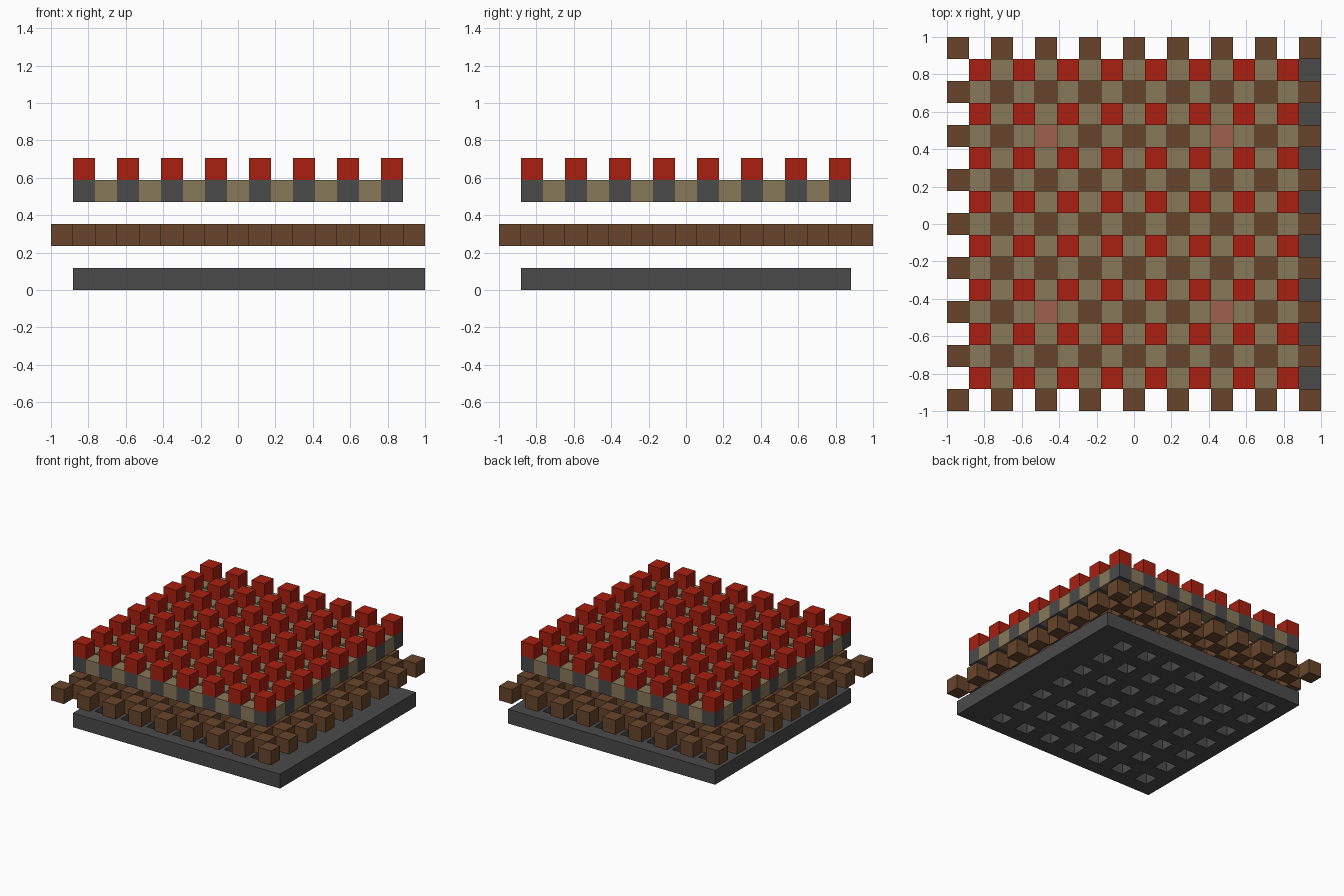
import bpy
import bmesh
from mathutils import Vector

# Remove the default cube
cube = bpy.data.objects.get("Cube")
if cube:
    bpy.data.objects.remove(cube, do_unlink=True)

CELLS = 17
U = 2 / CELLS  # edge length of one block


def material(name, rgb):
    mat = bpy.data.materials.new(name)
    mat.use_nodes = True
    color = (*rgb, 1)
    mat.diffuse_color = color
    bsdf = next(n for n in mat.node_tree.nodes if n.type == "BSDF_PRINCIPLED")
    bsdf.inputs["Base Color"].default_value = color
    return mat


red = material("red", (0.392, 0.014, 0.005))
tan = material("tan", (0.242, 0.188, 0.100))
brown = material("brown", (0.138, 0.060, 0.024))
pink = material("dusty pink", (0.352, 0.117, 0.069))
gray = material("dark gray", (0.069, 0.069, 0.069))

AXES = [Vector(a) for a in ((1, 0, 0), (0, 1, 0), (0, 0, 1))]


def block_layer(name, cells, level, materials, rule=lambda i, j: 0, merge=False):
    """Build one layer of unit blocks, leaving out the faces shared by neighbours."""
    cells = set(cells)
    bm = bmesh.new()
    for i, j in sorted(cells):
        center = Vector((i - CELLS // 2, j - CELLS // 2, level + 0.5))
        for axis in range(3):
            for sign in (-1, 1):
                n = AXES[axis] * sign
                if axis < 2 and (i + int(n.x), j + int(n.y)) in cells:
                    continue
                a = AXES[(axis + 1) % 3]
                b = n.cross(a)
                corners = (-a - b, a - b, a + b, b - a)
                face = bm.faces.new([bm.verts.new((center + (n + c) / 2) * U) for c in corners])
                face.material_index = rule(i, j)
    if merge:
        bmesh.ops.remove_doubles(bm, verts=bm.verts, dist=U / 100)
    mesh = bpy.data.meshes.new(name)
    bm.to_mesh(mesh)
    bm.free()
    for mat in materials:
        mesh.materials.append(mat)
    obj = bpy.data.objects.new(name, mesh)
    bpy.context.collection.objects.link(obj)
    return obj


def both_even(i, j):
    return i % 2 == 0 and j % 2 == 0


def both_odd(i, j):
    return i % 2 == 1 and j % 2 == 1


grid = [(i, j) for i in range(CELLS) for j in range(CELLS)]
inner = [(i, j) for i, j in grid if 0 < i < CELLS - 1 and 0 < j < CELLS - 1]
lattice = [c for c in inner if not both_even(*c)]
side_strip = [(CELLS - 1, j) for j in range(1, CELLS - 1)]

# Pierced base slab with one extra solid strip on its left side
block_layer("base_slab", lattice + side_strip, 0, [gray], merge=True)

# Floating checkerboard of brown blocks, four of them pink
accent = (4, 12)
block_layer("middle_blocks", [c for c in grid if both_even(*c) or both_odd(*c)], 2,
            [brown, pink], lambda i, j: int(i in accent and j in accent))

# Pierced upper slab: gray crossings joined by tan bars
block_layer("upper_lattice", lattice, 4, [tan, gray],
            lambda i, j: int(both_odd(i, j)), merge=True)

# Red studs on the gray crossings
block_layer("red_studs", [c for c in inner if both_odd(*c)], 5, [red])
